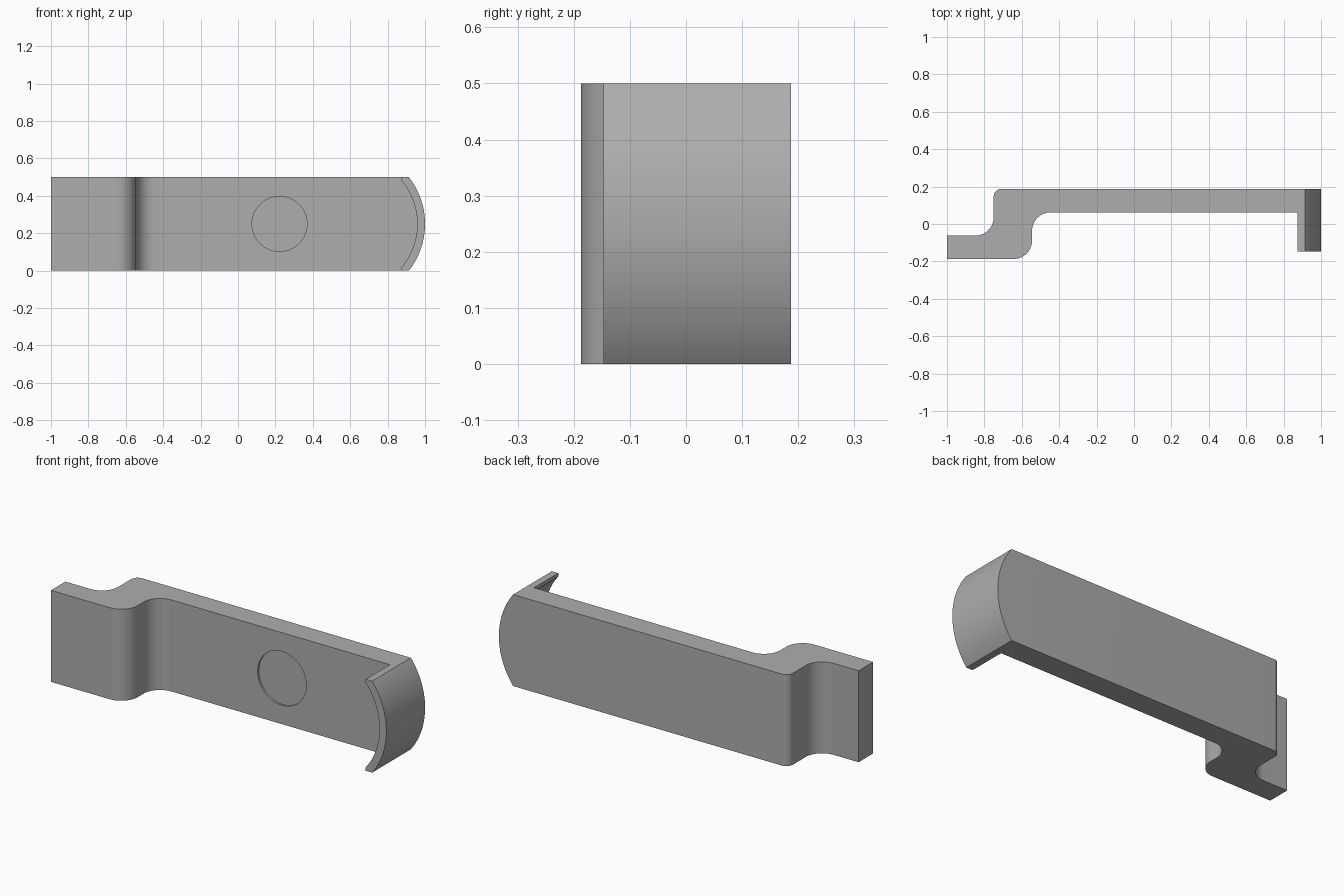
import bpy
import bmesh
from math import radians, cos, sin, asin, acos, pi

if "Cube" in bpy.data.objects:
    bpy.data.objects.remove(bpy.data.objects["Cube"])

HEIGHT, BACK, FACE = 0.5, 0.1875, 0.0625    # bar height, rear and front planes
MID = HEIGHT / 2
OUTER_R, WALL = 0.406, 0.042                # curved end radius and lip thickness
END_CX = 1 - OUTER_R
LIP_X, LIP_Y = 0.875, -0.147

grey = bpy.data.materials.new("grey")
grey.use_nodes = True
GREY = (0.42, 0.42, 0.42, 1)
grey.diffuse_color = GREY
grey.node_tree.nodes["Principled BSDF"].inputs["Base Color"].default_value = GREY


def arc(cx, cy, r, start, end, steps=16):
    """Points along an arc, angles in radians."""
    angles = [start + (end - start) * i / steps for i in range(steps + 1)]
    return [(cx + r * cos(a), cy + r * sin(a)) for a in angles]


def prism(name, points, axis, low, high):
    """Extrude an outline along y (points are x, z) or z (points are x, y)."""
    place = (lambda u, v, w: (u, w, v)) if axis == "y" else (lambda u, v, w: (u, v, w))
    bm = bmesh.new()
    base = [bm.verts.new(place(u, v, low)) for u, v in points]
    top = [bm.verts.new(place(u, v, high)) for u, v in points]
    bm.faces.new(base)
    bm.faces.new(top)
    for i in range(len(base)):
        j = (i + 1) % len(base)
        bm.faces.new((base[i], base[j], top[j], top[i]))
    bmesh.ops.recalc_face_normals(bm, faces=bm.faces)
    mesh = bpy.data.meshes.new(name)
    bm.to_mesh(mesh)
    bm.free()
    mesh.materials.append(grey)
    obj = bpy.data.objects.new(name, mesh)
    bpy.context.collection.objects.link(obj)
    return obj


def carve(target, cutter, operation):
    """Apply a boolean and discard the cutter."""
    mod = target.modifiers.new("cut", "BOOLEAN")
    mod.operation, mod.solver, mod.object = operation, "EXACT", cutter
    bpy.context.view_layer.objects.active = target
    bpy.ops.object.modifier_apply(modifier=mod.name)
    bpy.data.objects.remove(cutter)


# Stepped bar with a block for the end lip
outline = [(-1, -BACK)]
outline += arc(-0.645, -BACK + 0.1, 0.1, -pi / 2, 0)
outline += arc(-0.445, FACE - 0.1, 0.1, pi, pi / 2)
outline += [(LIP_X, FACE), (LIP_X, LIP_Y), (1.05, LIP_Y), (1.05, BACK)]
outline += arc(-0.71, BACK - 0.04, 0.04, pi / 2, pi, 10)
outline += arc(-0.85, -FACE + 0.1, 0.1, 0, -pi / 2)
outline += [(-1, -FACE)]
bar = prism("clip_bar", outline, "z", 0, HEIGHT)

# Rounded free end
half = asin(MID / OUTER_R)
rounded = arc(END_CX, MID, OUTER_R, -half, half, 40)
corner_x = rounded[0][0]
end_shape = [(-1.2, -0.1), (corner_x, -0.1)] + rounded
end_shape += [(corner_x, HEIGHT + 0.1), (-1.2, HEIGHT + 0.1)]
carve(bar, prism("end_cutter", end_shape, "y", -0.4, 0.4), "INTERSECT")

# Hollow inside of the lip
inner_r = OUTER_R - WALL
inner = acos((LIP_X - END_CX) / inner_r)
hollow = arc(END_CX, MID, inner_r, -inner, inner, 40)
hollow = [(0.8, hollow[0][1])] + hollow + [(0.8, hollow[-1][1])]
carve(bar, prism("lip_cutter", hollow, "y", -0.4, FACE), "DIFFERENCE")

# Shallow round recess in the front face
disc = arc(0.222, MID, 0.147, 0, 2 * pi, 64)[:-1]
carve(bar, prism("recess_cutter", disc, "y", -0.05, FACE + 0.01), "DIFFERENCE")

bpy.ops.object.select_all(action="DESELECT")
bar.select_set(True)
bpy.context.view_layer.objects.active = bar
bpy.ops.object.shade_smooth_by_angle(angle=radians(30))
